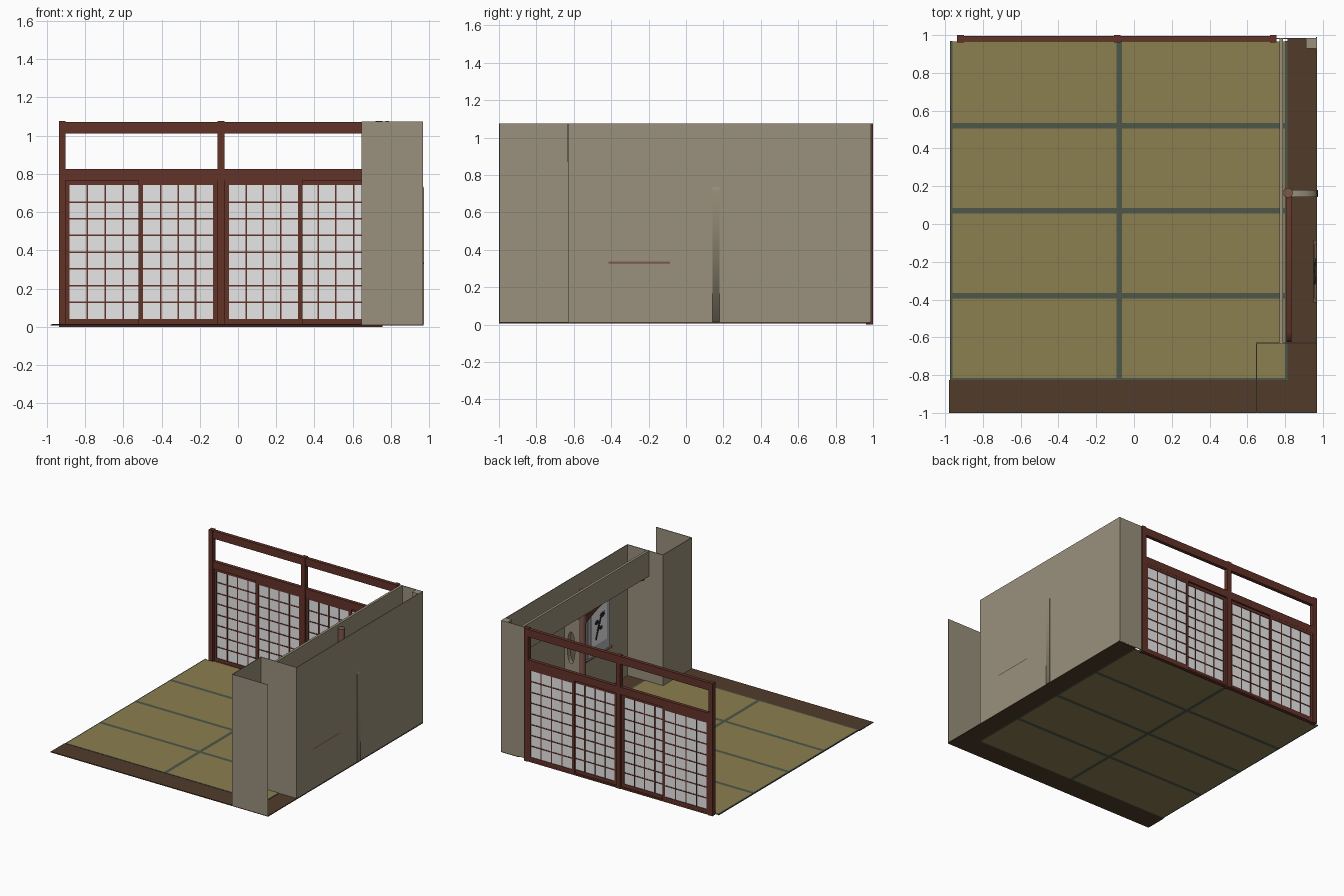
import bpy, bmesh, math
from mathutils import Matrix

if "Cube" in bpy.data.objects:
    bpy.data.objects.remove(bpy.data.objects["Cube"])


def mat(name, r, g, b):
    m = bpy.data.materials.new(name)
    m.diffuse_color = (r, g, b, 1)
    m.use_nodes = True
    m.node_tree.nodes["Principled BSDF"].inputs["Base Color"].default_value = m.diffuse_color
    return m


PLASTER = mat("plaster", 0.32, 0.28, 0.20)
TATAMI = mat("straw_mat", 0.26, 0.21, 0.08)
TRIM = mat("mat_edging", 0.075, 0.092, 0.065)
FLOOR = mat("floor_wood", 0.083, 0.046, 0.024)
RED = mat("red_wood", 0.123, 0.032, 0.022)
PILLAR = mat("pillar_wood", 0.20, 0.10, 0.075)
PAPER = mat("paper", 0.8, 0.8, 0.8)
SCROLL = mat("scroll_silk", 0.42, 0.44, 0.47)
INK = mat("ink", 0.02, 0.02, 0.02)


def add(name, bm, m):
    me = bpy.data.meshes.new(name)
    bm.to_mesh(me)
    bm.free()
    me.materials.append(m)
    o = bpy.data.objects.new(name, me)
    bpy.context.collection.objects.link(o)
    return o


def boxes(name, items, m):
    """Several boxes (x0,x1,y0,y1,z0,z1) joined as one object."""
    bm = bmesh.new()
    for x0, x1, y0, y1, z0, z1 in items:
        M = Matrix.Translation(((x0 + x1) / 2, (y0 + y1) / 2, (z0 + z1) / 2)) @ \
            Matrix.Diagonal((x1 - x0, y1 - y0, z1 - z0, 1))
        bmesh.ops.create_cube(bm, size=1, matrix=M)
    return add(name, bm, m)


def cylinder(name, p, r, length, m, axis='Z', seg=16):
    bm = bmesh.new()
    M = Matrix.Translation(p)
    if axis == 'Y':
        M = M @ Matrix.Rotation(math.pi / 2, 4, 'X')
    bmesh.ops.create_cone(bm, cap_ends=True, segments=seg, radius1=r, radius2=r,
                          depth=length, matrix=M)
    o = add(name, bm, m)
    for f in o.data.polygons:
        f.use_smooth = len(f.vertices) == 4
    return o


def plate(name, loops, a, b, m, plane):
    """Filled outline with holes, spanning a..b along x (plane YZ) or y (plane XZ)."""
    cu = bpy.data.curves.new(name, 'CURVE')
    cu.dimensions, cu.fill_mode, cu.extrude = '2D', 'BOTH', (b - a) / 2
    for pts in loops:
        s = cu.splines.new('POLY')
        s.points.add(len(pts) - 1)
        for p, (u, v) in zip(s.points, pts):
            p.co = (u, v, 0, 1)
        s.use_cyclic_u = True
    tmp = bpy.data.objects.new(name + "_tmp", cu)
    bpy.context.collection.objects.link(tmp)
    me = bpy.data.meshes.new_from_object(tmp.evaluated_get(bpy.context.evaluated_depsgraph_get()))
    bpy.data.objects.remove(tmp)
    c = (a + b) / 2
    if plane == 'XZ':
        M = Matrix(((1, 0, 0, 0), (0, 0, -1, c), (0, 1, 0, 0), (0, 0, 0, 1)))
    else:
        M = Matrix(((0, 0, 1, c), (1, 0, 0, 0), (0, 1, 0, 0), (0, 0, 0, 1)))
    me.transform(M)
    me.materials.clear()
    me.materials.append(m)
    o = bpy.data.objects.new(name, me)
    bpy.context.collection.objects.link(o)
    return o


def ellipse(cu, cv, ru, rv, n=20):
    return [(cu + ru * math.cos(2 * math.pi * i / n), cv + rv * math.sin(2 * math.pi * i / n))
            for i in range(n)]


# Floor: straw mats, green edging, wooden border
Z0, Z1 = 0.006, 0.015
xs = [-0.962, -0.0775, 0.80]
ys = [-0.815, -0.38, 0.07, 0.52, 0.965]
h = 0.0145
mats = []
for i in range(2):
    for j in range(4):
        mats.append((xs[i] + (h if i else 0), xs[i + 1] - (0 if i else h),
                     ys[j] + (h if j else 0), ys[j + 1] - (h if j < 3 else 0), Z0, Z1))
boxes("straw_mats", mats, TATAMI)
edges = [(xs[0], xs[2], y - h, y + h, Z0, Z1) for y in ys[1:4]]
edges += [(xs[1] - h, xs[1] + h, ys[j] + (h if j else 0), ys[j + 1] - (h if j < 3 else 0), Z0, Z1)
          for j in range(4)]
edges += [(-0.973, xs[0], -0.825, 0.97, Z0, Z1), (xs[2], 0.812, -0.825, 0.97, Z0, Z1),
          (xs[0], xs[2], -0.825, ys[0], Z0, Z1)]
boxes("mat_edging", edges, TRIM)
boxes("wood_floor", [(-0.98, 0.97, -1, -0.825, Z0, 0.013),
                     (0.812, 0.97, -0.825, 0.985, Z0, 0.013)], FLOOR)

# Sliding screen wall: posts and beams
boxes("screen_posts", [(x, x + 0.036, 0.962, 1.0, 0, 1.076) for x in (-0.937, -0.107, 0.719)], RED)
boxes("screen_beams", [(-0.91, 0.73, 0.967, 0.996, z0, z1)
                       for z0, z1 in ((1.01, 1.072), (0.765, 0.825), (0.0, 0.013))], RED)

# Four sliding screens, each with frame, lattice and paper
for k, (x0, x1) in enumerate(((-0.901, -0.487), (-0.52, -0.107), (-0.071, 0.337), (0.305, 0.719))):
    yc = 0.989 if k in (0, 3) else 0.976
    s, d = 0.024, 0.006
    if k in (0, 3):
        s = 0.02
    parts = [(x0, x0 + s, yc - d, yc + d, 0.013, 0.765), (x1 - s, x1, yc - d, yc + d, 0.013, 0.765),
             (x0 + s, x1 - s, yc - d, yc + d, 0.013, 0.04), (x0 + s, x1 - s, yc - d, yc + d, 0.742, 0.765)]
    boxes("screen_frame", parts, RED)
    bars = []
    for i in range(1, 4):
        x = x0 + s + (x1 - x0 - 2 * s) * i / 4
        bars.append((x - 0.004, x + 0.004, yc - 0.004, yc + 0.004, 0.04, 0.742))
    for i in range(7):
        z = 0.129 + i * 0.0873
        bars.append((x0 + s, x1 - s, yc - 0.0042, yc + 0.0042, z - 0.004, z + 0.004))
    boxes("screen_lattice", bars, RED)
    boxes("screen_paper", [(x0 + s, x1 - s, yc - 0.001, yc + 0.001, 0.04, 0.742)], PAPER)

# Plaster walls around the alcove
boxes("alcove_walls", [(0.963, 0.968, -0.63, 0.99, 0.013, 1.075),
                       (0.75, 0.963, 0.98, 0.986, 0.013, 1.075),
                       (0.91, 0.963, 0.93, 0.98, 0.013, 1.075),
                       (0.645, 0.963, -0.632, -0.627, 0.013, 1.075),
                       (0.645, 0.65, -1.0, -0.632, 0.013, 1.075),
                       (0.645, 0.968, -1.0, -0.995, 0.013, 1.075)], PLASTER)
boxes("hanging_wall", [(0.77, 0.79, -0.634, 0.98, 0.87, 1.076)], PLASTER)

# Alcove pillar and the curved beam springing from it
cylinder("alcove_pillar", (0.815, 0.165, 0.53), 0.026, 1.04, PILLAR)
top, low = [], []
for i in range(15):
    t = i / 14
    y = -0.625 + 0.78 * t
    z = 0.875 + 0.045 * math.sin(math.pi * t) - 0.06 * t ** 4
    top.append((y, z))
    low.append((y, z - 0.045 - 0.02 * t))
plate("curved_beam", [top + low[::-1]], 0.808, 0.834, RED, 'YZ')

# Side partition with a curved top and an oval opening
arc = [(0.835 + 0.138 * math.sin(a), 0.71 + 0.10 * math.cos(a))
       for a in [math.pi / 2 * i / 10 for i in range(11)]]
plate("alcove_partition", [[(0.973, 0.013), (0.835, 0.013)] + arc,
                           ellipse(0.905, 0.56, 0.035, 0.13)], 0.142, 0.18, PLASTER, 'XZ')

# Hanging scroll with rollers, cord and ink drawing
boxes("scroll_cloth", [(0.957, 0.962, -0.39, -0.11, 0.34, 0.80)], SCROLL)
boxes("scroll_paper", [(0.955, 0.957, -0.35, -0.15, 0.42, 0.72)], PAPER)
cylinder("scroll_bottom_roller", (0.96, -0.25, 0.332), 0.0095, 0.33, PILLAR, 'Y', 10)
cylinder("scroll_top_rod", (0.96, -0.25, 0.802), 0.006, 0.29, PILLAR, 'Y', 10)
plate("scroll_cord", [[(-0.33, 0.80), (-0.25, 0.85), (-0.17, 0.80), (-0.175, 0.80),
                       (-0.25, 0.845), (-0.325, 0.80)]], 0.957, 0.961, INK, 'YZ')
plate("ink_branch", [[(-0.32, 0.66), (-0.27, 0.64), (-0.23, 0.55), (-0.20, 0.46),
                      (-0.215, 0.455), (-0.25, 0.54), (-0.28, 0.62)]], 0.953, 0.955, INK, 'YZ')
for n, (y, z, r) in enumerate(((-0.29, 0.64, 0.03), (-0.22, 0.60, 0.025), (-0.27, 0.54, 0.022))):
    plate("ink_blot", [ellipse(y, z, r, r * 0.7, 10)], 0.951 - n * 0.0004, 0.953, INK, 'YZ')
